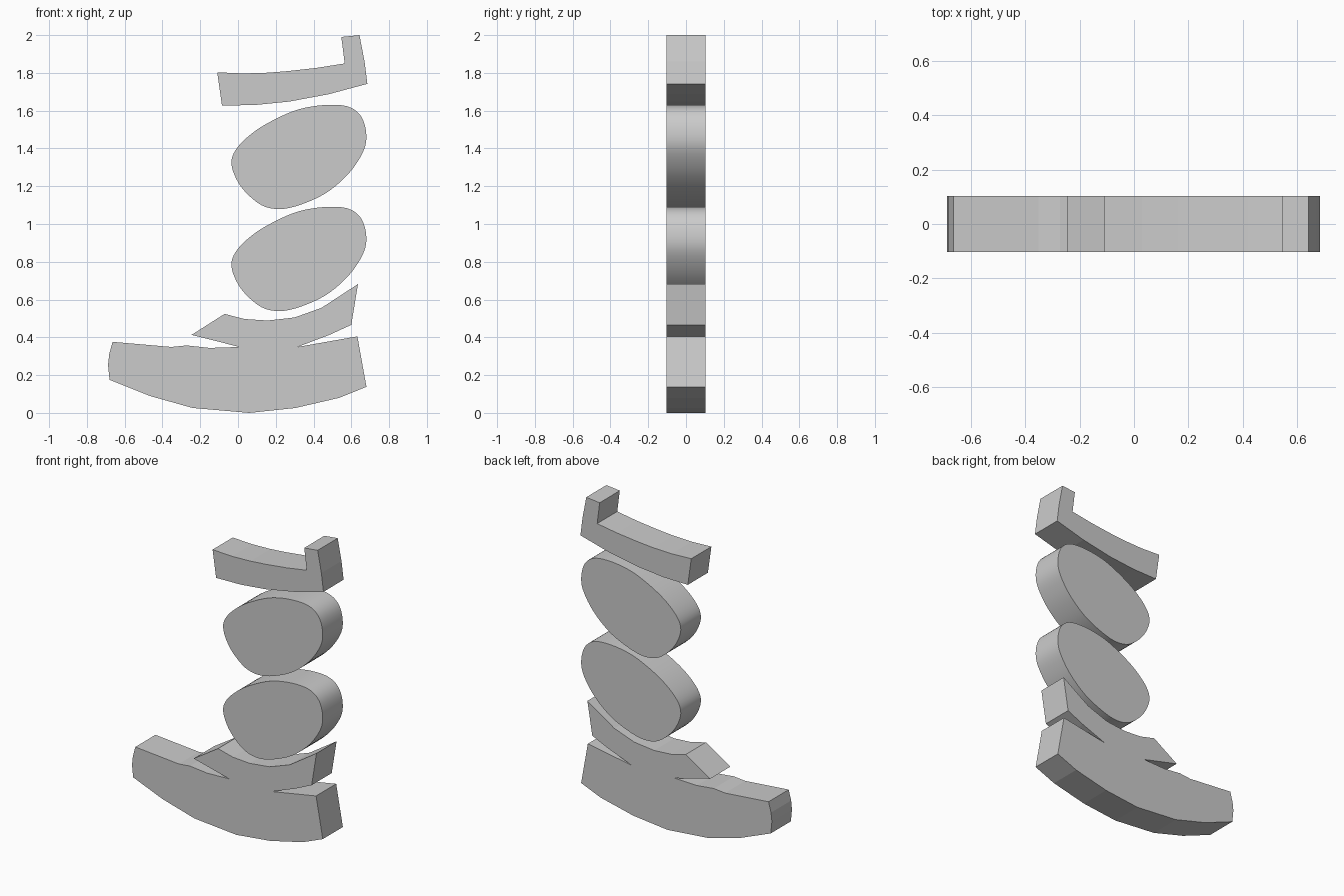
import bpy, bmesh
from mathutils import Vector

if "Cube" in bpy.data.objects:
    bpy.data.objects.remove(bpy.data.objects["Cube"])

HALF = 0.103  # half thickness of every piece


def closed_curve(pts, steps=4):
    """Closed Catmull-Rom curve through the control points."""
    p = [Vector(q) for q in pts]
    n, out = len(p), []
    for i in range(n):
        a, b, c, d = p[i - 1], p[i], p[(i + 1) % n], p[(i + 2) % n]
        for k in range(steps):
            t = k / steps
            out.append(0.5 * (2 * b + (c - a) * t + (2 * a - 5 * b + 4 * c - d) * t * t
                              + (3 * b - a - 3 * c + d) * t ** 3))
    return out


def slab(name, profile, dz=0.0, smooth=False):
    """Extrude a front-view (x, z) profile through the thickness."""
    bm = bmesh.new()
    face = bm.faces.new([bm.verts.new((x, -HALF, z + dz)) for x, z in profile])
    ext = bmesh.ops.extrude_face_region(bm, geom=[face])
    verts = [v for v in ext["geom"] if isinstance(v, bmesh.types.BMVert)]
    bmesh.ops.translate(bm, verts=verts, vec=(0, 2 * HALF, 0))
    bmesh.ops.recalc_face_normals(bm, faces=bm.faces)
    caps = [f for f in bm.faces if len(f.verts) > 4]
    bmesh.ops.triangulate(bm, faces=caps, ngon_method='EAR_CLIP')
    me = bpy.data.meshes.new(name)
    bm.to_mesh(me)
    bm.free()
    ob = bpy.data.objects.new(name, me)
    bpy.context.collection.objects.link(ob)
    if smooth:
        bpy.ops.object.select_all(action='DESELECT')
        ob.select_set(True)
        bpy.context.view_layer.objects.active = ob
        bpy.ops.object.shade_smooth_by_angle(angle=0.6)
    return ob


# Curved base with a notched upper cradle
slab("base", [
    (-.664, .376), (-.352, .349), (-.272, .357), (-.15, .344), (.008, .349),
    (-.246, .413), (-.071, .524), (.034, .497), (.156, .489), (.299, .505),
    (.442, .556), (.635, .682), (.60, .466), (.484, .413), (.315, .349),
    (.632, .405), (.68, .138), (.537, .08), (.304, .026), (.06, 0),
    (-.24, .026), (-.468, .09), (-.68, .175), (-.688, .254), (-.682, .31)])

# Two identical tilted oval discs
oval = closed_curve([
    (-.034, 1.339), (.003, 1.413), (.093, 1.494), (.209, 1.561), (.325, 1.608),
    (.458, 1.63), (.574, 1.624), (.643, 1.582), (.675, 1.508), (.675, 1.418),
    (.632, 1.328), (.563, 1.243), (.458, 1.159), (.325, 1.10), (.22, 1.079),
    (.124, 1.10), (.034, 1.175), (-.019, 1.26)])
for name, dz in (("lower_disc", -0.54), ("upper_disc", 0.0)):
    slab(name, oval, dz, smooth=True)

# Curved top bar with an upright end
slab("top_bar", [
    (-.11, 1.803), (.03, 1.797), (.16, 1.801), (.27, 1.81), (.42, 1.827),
    (.565, 1.85), (.547, 1.99), (.643, 2.0), (.67, 1.86), (.685, 1.742),
    (.48, 1.687), (.27, 1.648), (.09, 1.63), (-.085, 1.627)])
